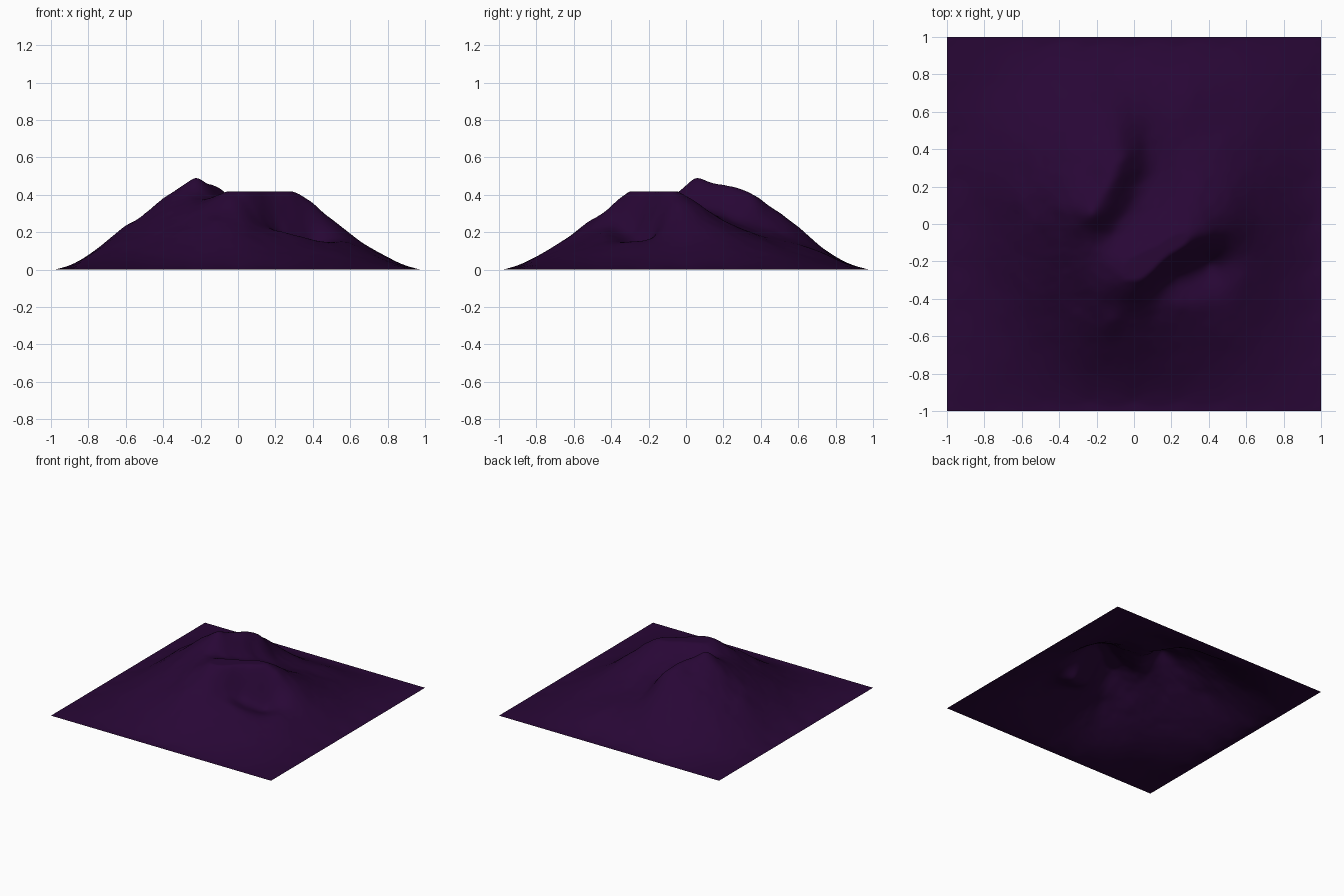
import bpy, math
from mathutils import Vector, noise

if "Cube" in bpy.data.objects:
    bpy.data.objects.remove(bpy.data.objects["Cube"])

N = 140          # grid cells per side
SOFT = 0.03      # roundness of the crests
CAP = 0.418      # level of the flat eastern crest

# Crest and valley lines (x, y, z), resampled below
LINES = [
    # west crest: over the summit, down to the north
    [(-0.3, -0.06, .39), (-.22, .05, .485), (-.1, .25, .445), (-.05, .36, .385), (-.1, .6, .225)],
    # cliff crest along the south-east, then down the south spur
    [(-.12, -.62, .18), (-.13, -.52, .26), (-.11, -.43, .305), (-.05, -.31, .41), (.04, -.3, .41),
     (.17, -.19, .41), (.28, -.11, .415), (.4, -.06, .355), (.6, .04, .19)],
    # foot of the cliff
    [(.1, -.37, .27), (.22, -.27, .22), (.4, -.2, .145)],
    # gully east of the west crest
    [(-.12, -.05, .37), (-.02, .12, .33), (.06, .3, .27), (.06, .5, .2)],
    # low south-east shoulder
    [(.25, -.42, .195), (.42, -.38, .155), (.58, -.3, .145)],
]
# Single heights on the slopes
SPOTS = [(-.4, .1, .385), (-.5, .1, .3), (-.6, .12, .24), (-.8, .1, .075),
         (-.3, .15, .425), (-.22, .25, .41), (-.3, .42, .32), (-.5, .5, .18),
         (-.1, .8, .06), (.3, .7, .1), (.25, .2, .26), (.45, .3, .2),
         (.8, .1, .065), (.1, -.05, .37), (0, -.84, .05), (-.3, -.4, .24),
         (-.5, -.3, .2), (.5, -.7, .06), (-.45, -.65, .08), (.75, -.3, .07)]


def resample(line, step=0.09):
    out = [Vector(line[0])]
    for a, b in zip(line, line[1:]):
        a, b = Vector(a), Vector(b)
        n = max(1, round((b - a).length / step))
        out += [a.lerp(b, i / n) for i in range(1, n + 1)]
    return out


def kernel(dx, dy):
    return math.sqrt(dx * dx + dy * dy + SOFT * SOFT)


def solve(a, b):
    n = len(b)
    m = [row + [v] for row, v in zip(a, b)]
    for i in range(n):
        p = max(range(i, n), key=lambda r: abs(m[r][i]))
        m[i], m[p] = m[p], m[i]
        for r in range(i + 1, n):
            f = m[r][i] / m[i][i]
            if f:
                m[r] = [x - f * y for x, y in zip(m[r], m[i])]
    x = [0] * n
    for i in reversed(range(n)):
        x[i] = (m[i][n] - sum(m[i][j] * x[j] for j in range(i + 1, n))) / m[i][i]
    return x


# Control points: lines, spots, corners and the flat border
pts = [p for line in LINES for p in resample(line)] + [Vector(s) for s in SPOTS]
pts += [Vector((sx * .72, sy * .72, .03)) for sx in (-1, 1) for sy in (-1, 1)]
for i in range(8):
    t = -1 + i / 4
    for r in (1.0, .96):
        pts += [Vector((x * r, y * r, 0)) for x, y in ((t, -1), (1, t), (-t, 1), (-1, -t))]
weights = solve([[kernel(p.x - q.x, p.y - q.y) for q in pts] for p in pts], [p.z for p in pts])
terms = [(p.x, p.y, w) for p, w in zip(pts, weights)]


def height(x, y):
    z = sum(w * kernel(x - px, y - py) for px, py, w in terms)
    rough = noise.fractal(Vector((x * 4, y * 4, 3.1)), 1.0, 2.0, 4)
    z += rough * .012 * min(1, max(0, z) / .3)
    if x - y > 0.05:             # east of the summit the crest is level
        z = min(z, CAP)
    edge = max(abs(x), abs(y))
    return max(0, z) * min(1, (1 - edge) / .05)


# Mountain terrain
verts = []
for j in range(N + 1):
    for i in range(N + 1):
        x, y = -1 + 2 * i / N, -1 + 2 * j / N
        verts.append((x, y, height(x, y)))
W = N + 1
faces = [(j * W + i, j * W + i + 1, (j + 1) * W + i + 1, (j + 1) * W + i)
         for j in range(N) for i in range(N)]
mesh = bpy.data.meshes.new("mountain_terrain")
mesh.from_pydata(verts, [], faces)
mesh.shade_smooth()
mat = bpy.data.materials.new("dark_purple")
mat.diffuse_color = (0.021, 0.002, 0.036, 1)
mat.use_nodes = True
mat.node_tree.nodes["Principled BSDF"].inputs["Base Color"].default_value = mat.diffuse_color
mesh.materials.append(mat)
terrain = bpy.data.objects.new("mountain_terrain", mesh)
bpy.context.collection.objects.link(terrain)
